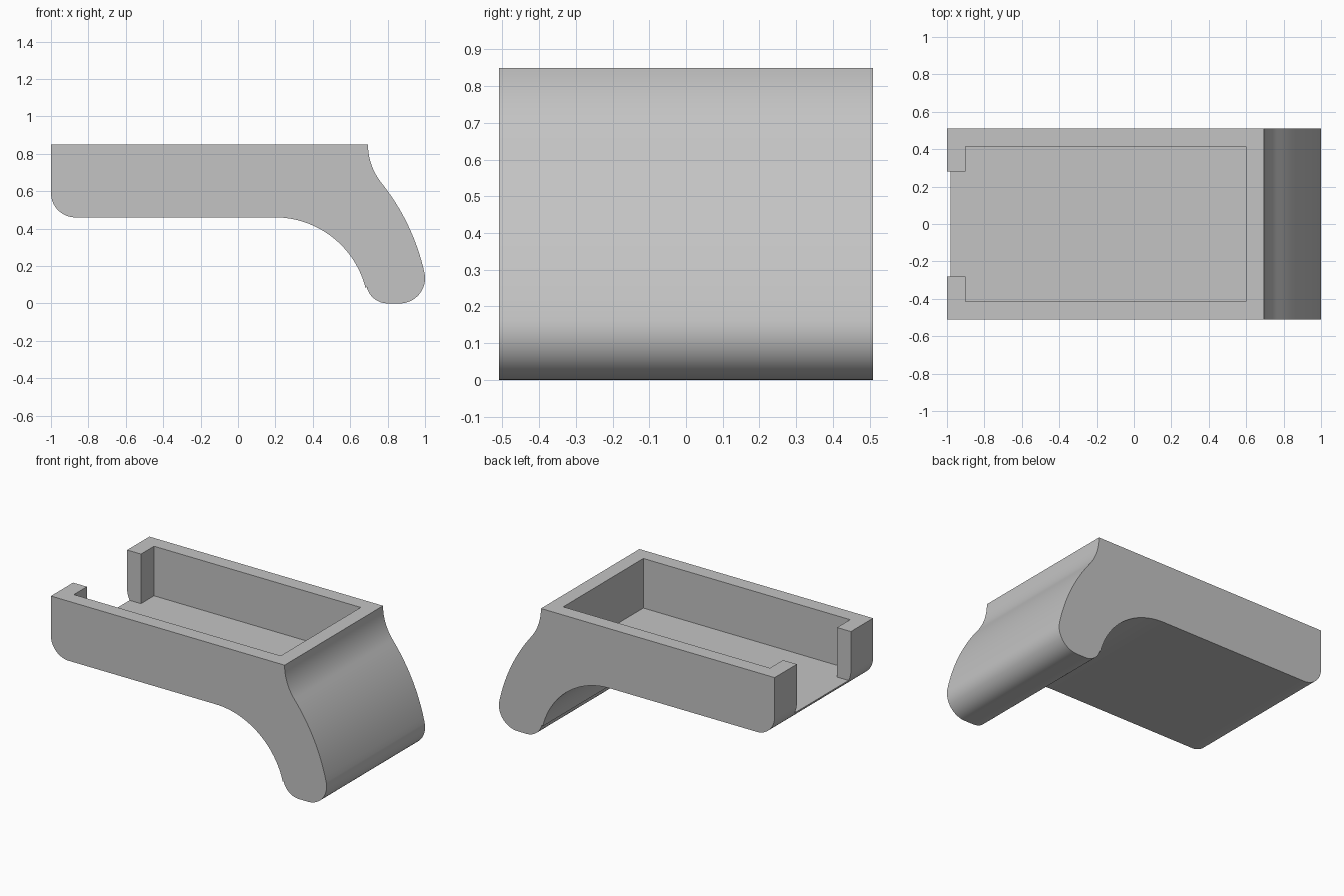
import bpy, bmesh
from math import cos, sin, radians, atan2, degrees
from mathutils import Vector

if "Cube" in bpy.data.objects:
    bpy.data.objects.remove(bpy.data.objects["Cube"], do_unlink=True)

HALF_WIDTH = 0.51
TOP = 0.85
FLOOR = 0.525
UNDERSIDE = 0.46


def arc(cx, cz, r, start, end, steps=16):
    """Points on a circle between two angles in degrees."""
    angles = [radians(start + (end - start) * i / steps) for i in range(steps + 1)]
    return [(cx + r * cos(a), cz + r * sin(a)) for a in angles]


def bulge(p, q, sag, steps=16):
    """Shallow curve between two points, bowed to the left of travel."""
    p, q = Vector(p), Vector(q)
    side = (q - p).orthogonal().normalized() * sag
    pts = []
    for i in range(1, steps):
        t = i / steps
        pts.append(tuple(p.lerp(q, t) + side * 4 * t * (1 - t)))
    return pts


def prism(name, points, direction):
    """Extrude a closed outline of 3D points into a solid."""
    bm = bmesh.new()
    face = bm.faces.new([bm.verts.new(p) for p in points])
    result = bmesh.ops.extrude_face_region(bm, geom=[face])
    moved = [g for g in result["geom"] if isinstance(g, bmesh.types.BMVert)]
    bmesh.ops.translate(bm, verts=moved, vec=direction)
    bmesh.ops.recalc_face_normals(bm, faces=bm.faces)
    mesh = bpy.data.meshes.new(name)
    bm.to_mesh(mesh)
    bm.free()
    obj = bpy.data.objects.new(name, mesh)
    bpy.context.collection.objects.link(obj)
    return obj


# Side profile, clockwise from the top left corner
neck = arc(0.695 + 0.33, TOP, 0.33, 180, 218)
toe = arc(0.865, 0.135, 0.135, 12, -90)
heel = arc(0.80, 0.115, 0.115, -90, -166)
arch = arc(0.197, UNDERSIDE - 0.5, 0.5, 14, 90, 32)
corner = arc(-0.87, 0.59, 0.13, -90, -180)
profile = [(-1, TOP)] + neck + bulge(neck[-1], toe[0], 0.031)
profile += toe + heel + arch + corner
body = prism("tray_with_curved_leg",
             [(x, -HALF_WIDTH, z) for x, z in profile],
             (0, 2 * HALF_WIDTH, 0))

# Pocket with a narrower opening between the end lips
half = [(-1.2, 0.28), (-0.9, 0.28), (-0.9, 0.415), (0.6, 0.415)]
outline = half + [(x, -y) for x, y in reversed(half)]
cutter = prism("pocket_cutter", [(x, y, FLOOR) for x, y in outline], (0, 0, 0.6))
cutter.hide_render = True

cut = body.modifiers.new("pocket", "BOOLEAN")
cut.operation = "DIFFERENCE"
cut.solver = "EXACT"
cut.object = cutter
bpy.ops.object.select_all(action="DESELECT")
bpy.context.view_layer.objects.active = body
body.select_set(True)
bpy.ops.object.modifier_apply(modifier=cut.name)
bpy.data.objects.remove(cutter, do_unlink=True)

# Plain grey finish
grey = bpy.data.materials.new("plain_grey")
grey.use_nodes = True
colour = (0.55, 0.55, 0.55, 1)
grey.diffuse_color = colour
grey.node_tree.nodes["Principled BSDF"].inputs["Base Color"].default_value = colour
body.data.materials.clear()
body.data.materials.append(grey)
bpy.ops.object.shade_smooth_by_angle(angle=radians(30))
